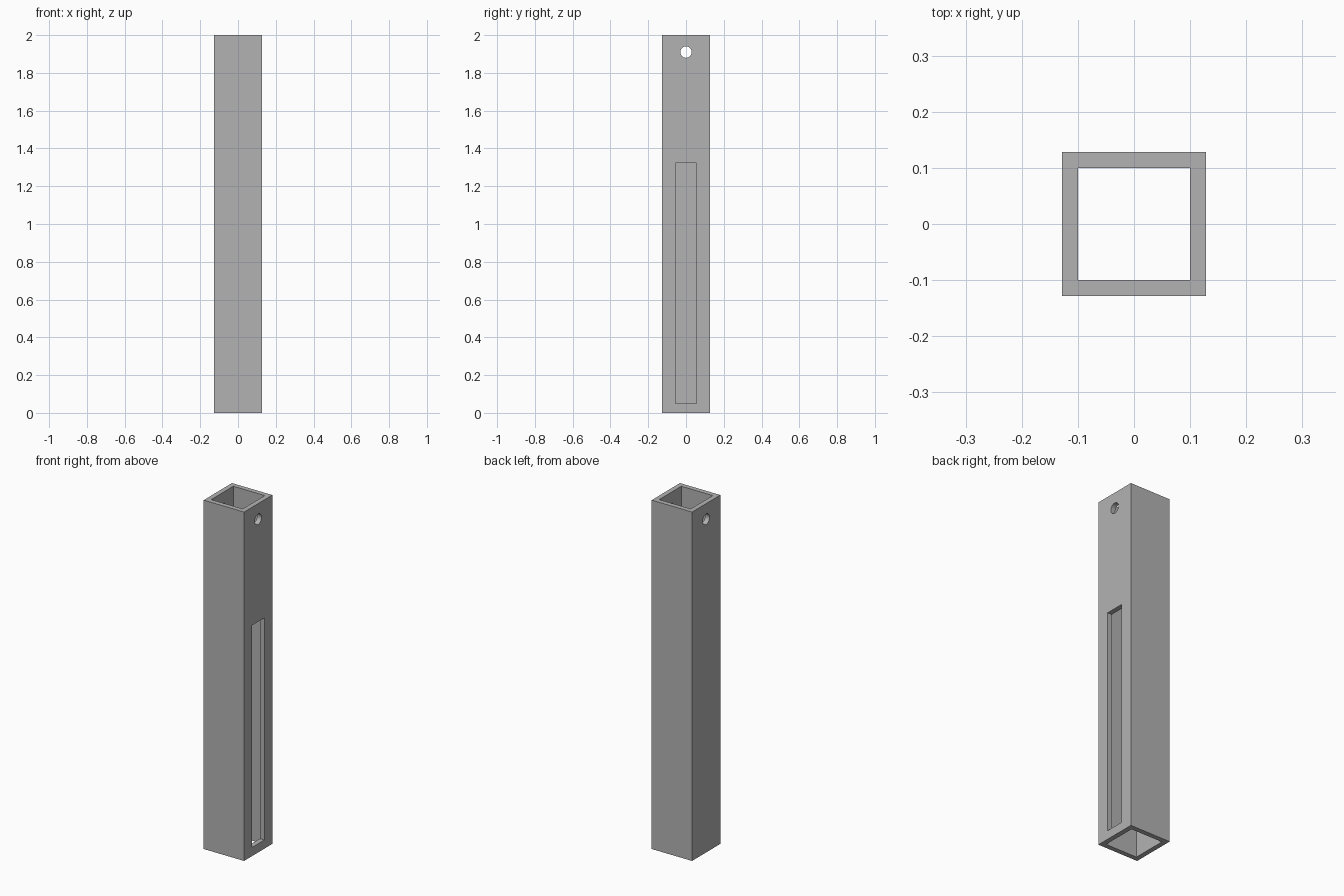
import bpy
import math

HEIGHT = 2.0
WIDTH = 0.256
BORE = 0.2

default = bpy.data.objects.get("Cube")
if default:
    bpy.data.objects.remove(default, do_unlink=True)

# Single plain grey
grey = bpy.data.materials.new("plain_grey")
grey.use_nodes = True
colour = (0.45, 0.45, 0.45, 1.0)
grey.diffuse_color = colour
grey.node_tree.nodes["Principled BSDF"].inputs["Base Color"].default_value = colour


def box(name, size, location):
    bpy.ops.mesh.primitive_cube_add(size=1, location=location)
    obj = bpy.context.object
    obj.name = name
    obj.scale = size
    bpy.ops.object.transform_apply(location=False, rotation=False, scale=True)
    obj.data.materials.append(grey)
    return obj


def cut(target, cutter):
    cutter.hide_render = True
    mod = target.modifiers.new(cutter.name, 'BOOLEAN')
    mod.operation = 'DIFFERENCE'
    mod.solver = 'EXACT'
    mod.object = cutter
    bpy.context.view_layer.objects.active = target
    bpy.ops.object.modifier_apply(modifier=mod.name)
    bpy.data.objects.remove(cutter, do_unlink=True)


# Square tube, open at both ends
tube = box("square_tube", (WIDTH, WIDTH, HEIGHT), (0, 0, HEIGHT / 2))
cut(tube, box("bore", (BORE, BORE, HEIGHT + 0.2), (0, 0, HEIGHT / 2)))

# Long slot through the left wall only
slot_bottom, slot_top = 0.05, 1.323
cut(tube, box("slot", (0.1, 0.111, slot_top - slot_bottom),
              (WIDTH / 2, 0, (slot_bottom + slot_top) / 2)))

# Round pin hole through both side walls
bpy.ops.mesh.primitive_cylinder_add(vertices=48, radius=0.03, depth=0.5,
                                    location=(0, 0, 1.91),
                                    rotation=(0, math.pi / 2, 0))
pin_hole = bpy.context.object
pin_hole.name = "pin_hole"
pin_hole.data.materials.append(grey)
cut(tube, pin_hole)

# Smooth hole walls, crisp tube edges
bpy.ops.object.select_all(action='DESELECT')
tube.select_set(True)
bpy.context.view_layer.objects.active = tube
bpy.ops.object.shade_smooth_by_angle(angle=math.radians(30))
